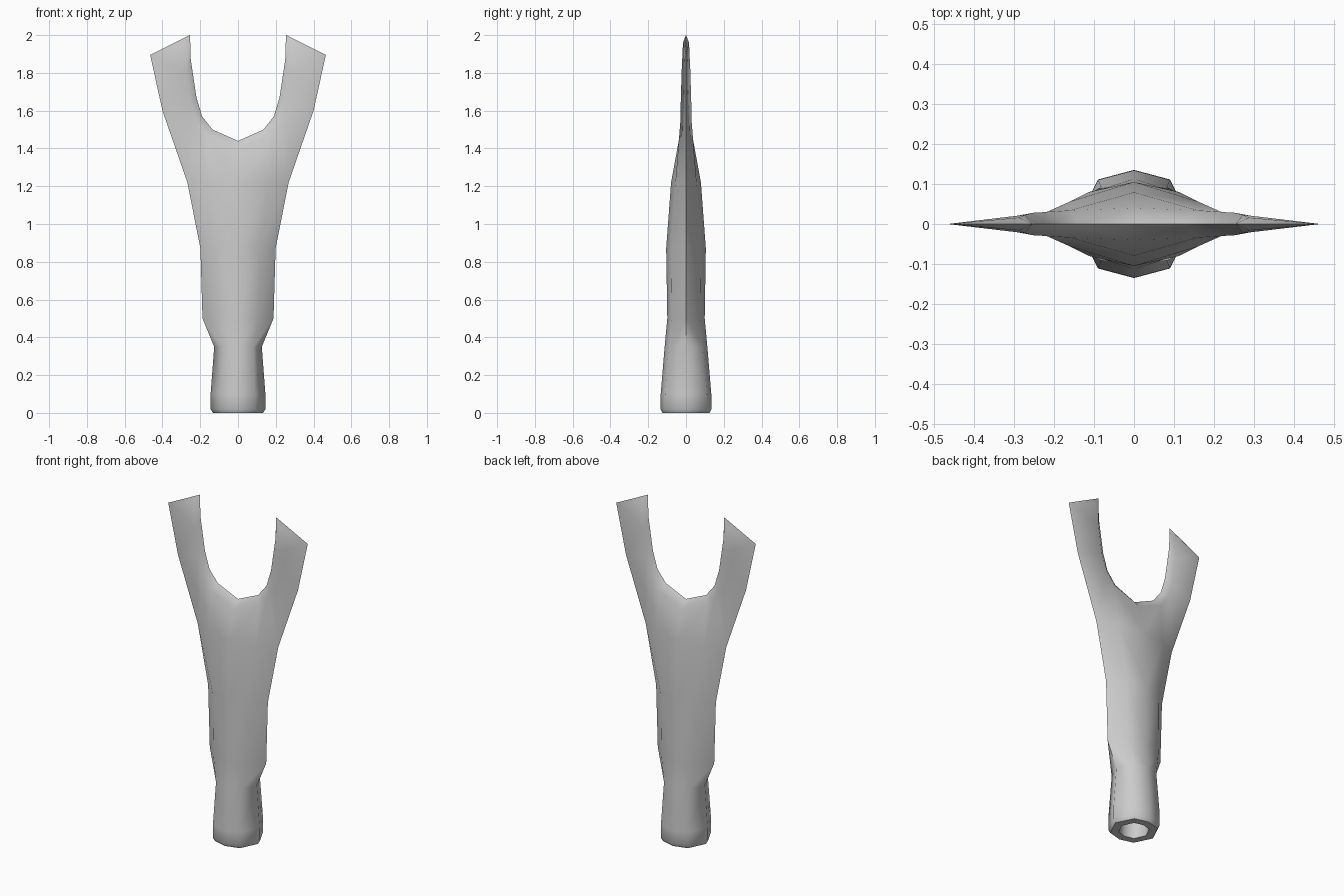
import bpy, bmesh

if "Cube" in bpy.data.objects:
    bpy.data.objects.remove(bpy.data.objects["Cube"])

# Quarter rings from socket floor, round the rim, up the outer body:
# (z, centre y, shoulder x, shoulder y, half width)
RINGS = [
    (0.34, 0.070, 0.048, 0.056, 0.072),
    (0.00, 0.080, 0.055, 0.065, 0.085),
    (0.00, 0.124, 0.083, 0.102, 0.133),
    (0.02, 0.135, 0.090, 0.111, 0.145),
    (0.10, 0.134, 0.090, 0.110, 0.145),
    (0.35, 0.113, 0.082, 0.092, 0.126),
    (0.50, 0.099, 0.110, 0.077, 0.188),
    (0.87, 0.105, 0.112, 0.080, 0.199),
    (1.22, 0.079, 0.160, 0.056, 0.268),
]
# Fork inner edge (x, z) and the bevel line beside it (x, z, half thickness)
INNER = [(0, 1.44), (0.135, 1.50), (0.19, 1.57), (0.22, 1.67), (0.25, 1.87), (0.254, 2.0)]
BEVEL = [(0, 1.40, 0.040), (0.160, 1.465, 0.034), (0.218, 1.54, 0.030),
         (0.252, 1.64, 0.028), (0.272, 1.81, 0.023), (0.287, 1.96, 0.016)]

rings = [[(0, -cy, z), (mx, -my, z), (hw, 0, z)] for z, cy, mx, my, hw in RINGS]
inner = [(x, 0, z) for x, z in INNER]
bevel = [(x, -t, z) for x, z, t in BEVEL]
outer_mid, outer_tip = (0.40, 0, 1.60), (0.465, 0, 1.895)

# Socket floor and ringed body
faces = [[(0, 0, RINGS[0][0])] + rings[0]]
for a, b in zip(rings, rings[1:]):
    faces += [[a[i], a[i + 1], b[i + 1], b[i]] for i in range(2)]

# Body flaring into the prong
c, m, o = rings[-1]
faces += [[c, m, bevel[1], bevel[0]],
          [m, o, bevel[2], bevel[1]],
          [o, outer_mid, bevel[3], bevel[2]],
          [outer_mid, outer_tip, bevel[4], bevel[3]],
          [outer_tip, bevel[5], bevel[4]]]

# Bevel along the notch and across the prong end
for i in range(5):
    faces.append([bevel[i], bevel[i + 1], inner[i + 1], inner[i]])
faces.append([outer_tip, inner[5], bevel[5]])

# Mirror the quarter four ways and weld
bm = bmesh.new()
for sx in (1, -1):
    for sy in (1, -1):
        for f in faces:
            bm.faces.new([bm.verts.new((x * sx, y * sy, z)) for x, y, z in f])
bmesh.ops.remove_doubles(bm, verts=bm.verts[:], dist=0.0005)
bmesh.ops.recalc_face_normals(bm, faces=bm.faces[:])

mesh = bpy.data.meshes.new("forked_blade")
bm.to_mesh(mesh)
bm.free()
blade = bpy.data.objects.new("forked_blade", mesh)
bpy.context.collection.objects.link(blade)
bpy.context.view_layer.objects.active = blade
blade.select_set(True)
bpy.ops.object.shade_smooth_by_angle(angle=0.96)
